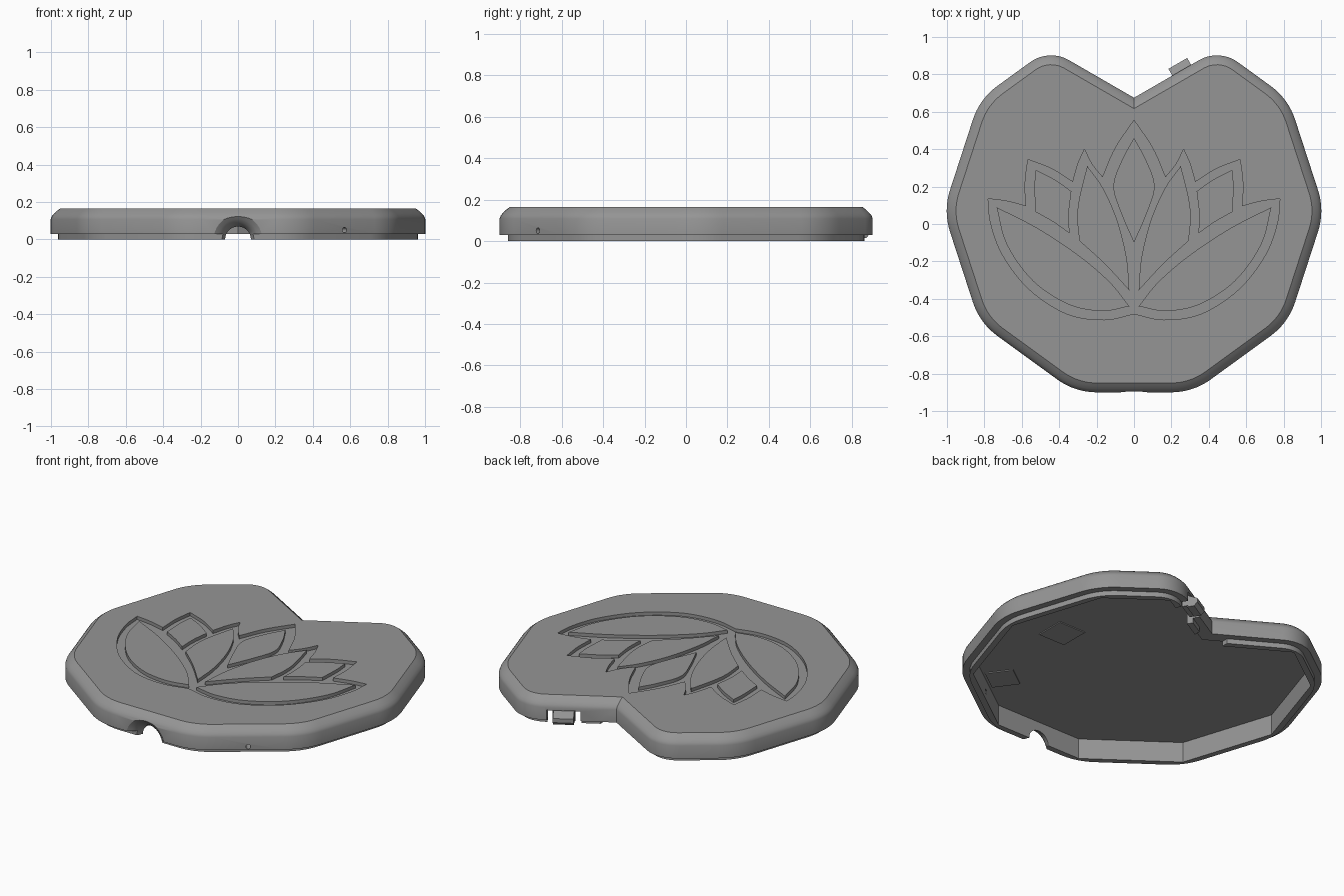
import bpy, bmesh, math
from mathutils import Vector, Matrix

if "Cube" in bpy.data.objects:
    bpy.data.objects.remove(bpy.data.objects["Cube"])

gray = bpy.data.materials.new("gray_plastic")
gray.diffuse_color = (0.3, 0.3, 0.3, 1)
gray.use_nodes = True
gray.node_tree.nodes["Principled BSDF"].inputs["Base Color"].default_value = gray.diffuse_color

# ---------- outline: decagon with a V notch at the back ----------
R, CY = 1.02, 0.07
def deca(k):
    a = math.radians(36 * k)
    return (R * math.cos(a), CY + R * math.sin(a))
# (corner, fillet radius), counter-clockwise from the right
CORNERS = [(deca(0), .36), (deca(1), .36), ((.455, .938), .19), ((0, .675), 0),
           ((-.455, .938), .19)] + [(deca(k), .36) for k in range(4, 10)]

def outline(inset, rounded=True, steps=8):
    pts = [Vector(c) for c, _ in CORNERS]
    n = len(pts)
    out = []
    for i, p in enumerate(pts):
        d1 = (p - pts[i - 1]).normalized()
        d2 = (pts[(i + 1) % n] - p).normalized()
        n1, n2 = Vector((-d1.y, d1.x)), Vector((-d2.y, d2.x))
        c = p + (n1 + n2) * inset / (1 + n1.dot(n2))
        r = CORNERS[i][1]
        if not rounded or r == 0:
            out.append(c)
            continue
        r -= inset
        centre = c + (n1 + n2) * r / (1 + n1.dot(n2))
        a0 = math.atan2(-n1.y, -n1.x)
        turn = n1.angle(n2)
        for s in range(steps + 1):
            a = a0 + turn * s / steps
            out.append(centre + Vector((math.cos(a), math.sin(a))) * r)
    return out

# ---------- helpers ----------
def finish(name, bm):
    bmesh.ops.recalc_face_normals(bm, faces=bm.faces)
    me = bpy.data.meshes.new(name)
    bm.to_mesh(me)
    bm.free()
    ob = bpy.data.objects.new(name, me)
    bpy.context.collection.objects.link(ob)
    me.materials.append(gray)
    return ob

def loft(name, rings):
    """Closed solid through rings of 3D points."""
    bm = bmesh.new()
    vs = [[bm.verts.new(p) for p in ring] for ring in rings]
    n = len(vs[0])
    for a, b in zip(vs, vs[1:]):
        for i in range(n):
            j = (i + 1) % n
            bm.faces.new((a[i], a[j], b[j], b[i]))
    bm.faces.new(vs[0][::-1])
    bm.faces.new(vs[-1])
    return finish(name, bm)

def prism(name, pts, z0, z1):
    return loft(name, [[(p[0], p[1], z) for p in pts] for z in (z0, z1)])

def box(name, size, loc, rot=0):
    bm = bmesh.new()
    bmesh.ops.create_cube(bm, size=1, matrix=Matrix.Translation(loc)
                          @ Matrix.Rotation(rot, 4, 'Z') @ Matrix.Diagonal((*size, 1)))
    return finish(name, bm)

def cut(ob, cutter):
    m = ob.modifiers.new("cut", 'BOOLEAN')
    m.operation, m.solver, m.object = 'DIFFERENCE', 'EXACT', cutter
    bpy.context.view_layer.objects.active = ob
    bpy.ops.object.modifier_apply(modifier=m.name)
    bpy.data.objects.remove(cutter)

def smooth_curve(pts, steps=6):
    """Open Catmull-Rom curve through the points."""
    p = [Vector(q) for q in pts]
    p = [2 * p[0] - p[1]] + p + [2 * p[-1] - p[-2]]
    out = []
    for i in range(1, len(p) - 2):
        a, b, c, d = p[i - 1:i + 3]
        for s in range(steps):
            t = s / steps
            out.append(.5 * (2 * b + (c - a) * t + (2 * a - 5 * b + 4 * c - d) * t * t
                             + (3 * b - a - 3 * c + d) * t ** 3))
    return out + [p[-2]]

def petal_path(*sides):
    """Join curved sides that meet at sharp corners."""
    return [q for side in sides for q in smooth_curve(side)[:-1]]

def mirror(pts):
    return [(-x, y) for x, y in reversed([(p[0], p[1]) for p in pts])]

# ---------- lid body: lip, wall and rounded shoulder ----------
SECTION = [(.04, 0), (.04, .03), (0, .03), (0, .108), (.006, .124),
           (.018, .138), (.034, .153), (.05, .165)]
body = loft("lid_body", [[(p.x, p.y, z) for p in outline(i)] for i, z in SECTION])
cut(body, prism("cavity", outline(.075, False), -.1, .125))

# cable arch at the front, flared outwards
ARCH = [(-1.0, .16), (-.9, .13), (-.885, .108), (-.87, .092), (-.85, .078), (-.82, .067), (-.7, .065)]
cut(body, loft("arch", [[(r * math.cos(a), y, r * math.sin(a))
                         for a in [math.tau * k / 40 for k in range(40)]] for y, r in ARCH]))

# small round hole in the front right wall
axis = Vector((math.cos(math.radians(-54)), math.sin(math.radians(-54)), 0))
side = Vector((-axis.y, axis.x, 0))
mid = Vector((0, CY, .05))
cut(body, loft("pin_hole", [[mid + axis * d + side * .014 * math.cos(a) + Vector((0, 0, .014 * math.sin(a)))
                             for a in [math.tau * k / 16 for k in range(16)]] for d in (.8, 1.1)]))

# lip removed beside the notch, and a slot for the snap clip
cut(body, box("lip_gap", (.2, .24, .08), (0, .66, -.01)))
tilt = math.radians(30)
along, out = Vector((math.cos(tilt), math.sin(tilt), 0)), Vector((-math.sin(tilt), math.cos(tilt), 0))
clip = Vector((.255, .675 + .255 * math.tan(tilt), 0))
up = Vector((0, 0, 1))
cut(body, box("clip_slot", (.19, .3, .2), clip - up * .01, tilt))

# ---------- lotus: recessed band with petals left standing ----------
half = [(0, .555)] + petal_path([(0, .555), (.1, .405), (.168, .25)], [(.168, .25), (.225, .32), (.265, .4)],
                                [(.265, .4), (.3, .32), (.327, .225)], [(.327, .225), (.44, .295), (.567, .345)],
                                [(.567, .345), (.582, .22), (.578, .095)], [(.578, .095), (.68, .122), (.78, .135)],
                                [(.78, .135), (.765, .0), (.7, -.17), (.56, -.35), (.36, -.48), (.16, -.512), (0, -.48)])[1:]
# valley beside the middle petal follows the two neighbouring tips
band = half + [(0, -.48)] + mirror(half[1:])
cut(body, prism("lotus_band", band, .145, .3))

PETALS = {
    "second": petal_path([(.25, .31), (.292, .14), (.303, .03), (.292, -.09)], [(.292, -.09), (.16, -.21), (.025, -.355)],
                         [(.025, -.355), (.04, -.18), (.09, .02), (.165, .19), (.25, .31)]),
    "third": petal_path([(.525, .29), (.532, .2), (.527, .065)], [(.527, .065), (.43, .01), (.345, -.05)],
                        [(.345, -.05), (.348, .06), (.335, .175)], [(.335, .175), (.42, .235), (.525, .29)]),
    "lower": petal_path([(.735, .09), (.52, -.02), (.3, -.165), (.13, -.31), (.025, -.44)],
                        [(.025, -.44), (.17, -.465), (.35, -.43), (.54, -.305), (.68, -.11), (.735, .09)]),
}
right = smooth_curve([(0, .46), (.065, .34), (.11, .2), (.065, .05), (0, -.1)])
parts = [body, prism("middle_petal", right + mirror(right[1:-1]), .135, .165)]
for name, pts in PETALS.items():
    parts.append(prism(name + "_petal_right", pts, .135, .165))
    parts.append(prism(name + "_petal_left", mirror(pts), .135, .165))

# ---------- snap clip: flexible tab with a wedge-shaped catch ----------
parts.append(box("clip_tab", (.125, .035, .11), clip - out * .03 + up * .075, tilt))
WEDGE = [(-.02, .015), (.022, .015), (.042, .035), (.042, .06), (-.02, .09)]
parts.append(loft("clip_catch", [[clip + along * s + out * d + up * z for d, z in WEDGE]
                                 for s in (-.058, .058)]))

# ---------- thin pads on the underside ----------
parts.append(box("centre_pad", (.18, .18, .008), (.54, .02, .123)))
parts.append(box("side_pad", (.16, .16, .008), Vector((0, CY, .123)) + axis * .8, math.radians(36)))

for ob in parts:
    bpy.ops.object.select_all(action='DESELECT')
    ob.select_set(True)
    bpy.context.view_layer.objects.active = ob
    bpy.ops.object.shade_smooth_by_angle(angle=math.radians(30))
